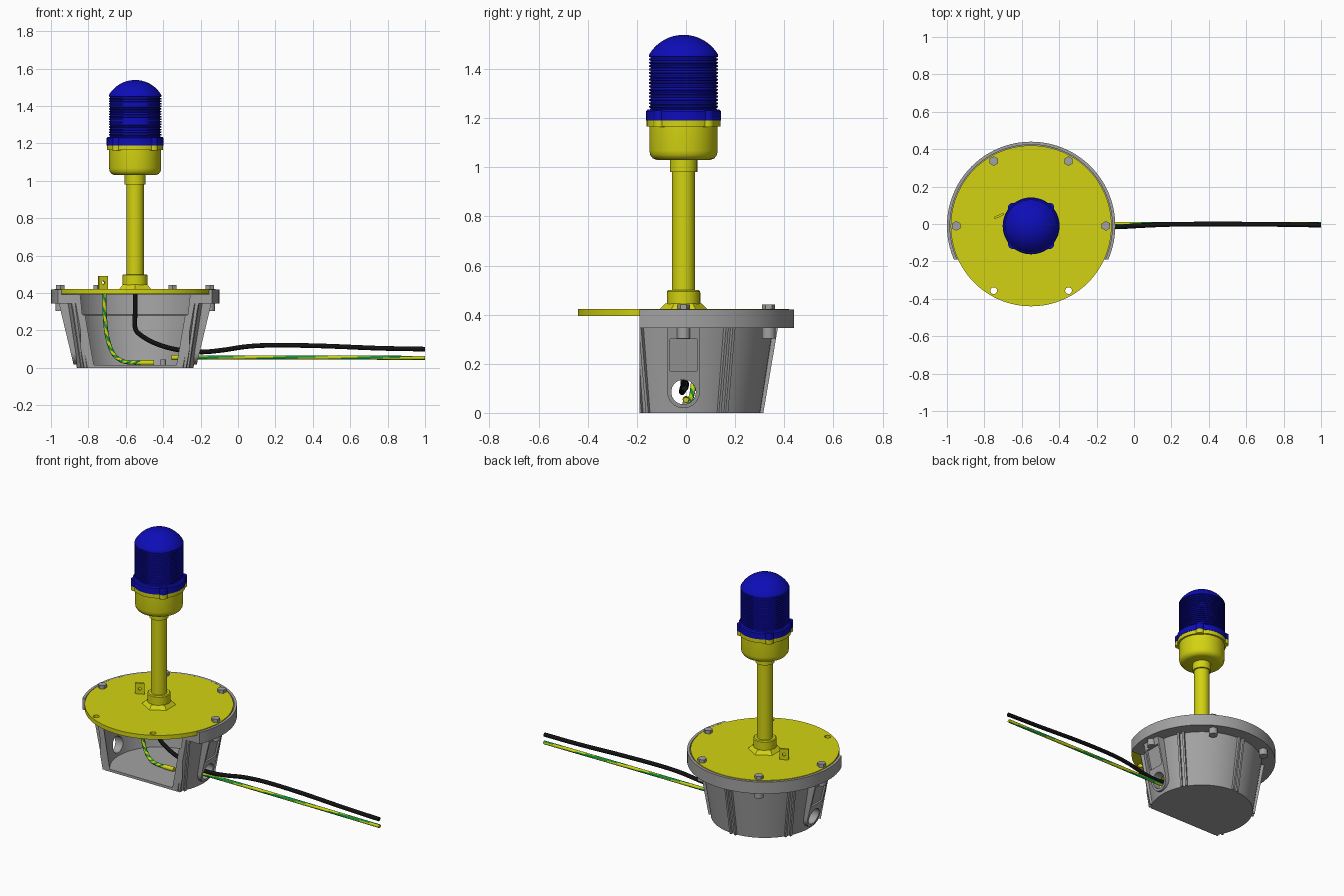
import bpy, bmesh
from math import pi, cos, sin, radians
from mathutils import Vector, Matrix

cube = bpy.data.objects.get("Cube")
if cube:
    bpy.data.objects.remove(cube)

CX, CY = -0.55, -0.01      # lamp axis
made = []


def material(name, rgb):
    m = bpy.data.materials.new(name)
    m.use_nodes = True
    m.diffuse_color = (*rgb, 1)
    m.node_tree.nodes["Principled BSDF"].inputs["Base Color"].default_value = (*rgb, 1)
    return m


yellow = material("yellow paint", (0.65, 0.65, 0.006))
gray = material("gray metal", (0.36, 0.36, 0.36))
blue = material("blue glass", (0.004, 0.004, 0.48))
black = material("black rubber", (0.006, 0.006, 0.006))
green = material("green insulation", (0.005, 0.27, 0.04))


def finish(name, bm, *mats):
    bmesh.ops.recalc_face_normals(bm, faces=bm.faces)
    me = bpy.data.meshes.new(name)
    bm.to_mesh(me)
    bm.free()
    ob = bpy.data.objects.new(name, me)
    for m in mats:
        me.materials.append(m)
    bpy.context.collection.objects.link(ob)
    made.append(ob)
    return ob


def lathe(name, profile, mat, steps=64):
    """Spin (radius, height) points round the lamp axis."""
    bm = bmesh.new()
    vs = [bm.verts.new((CX + r, CY, z)) for r, z in profile]
    es = [bm.edges.new(p) for p in zip(vs, vs[1:])]
    bmesh.ops.spin(bm, geom=vs + es, cent=(CX, CY, 0), axis=(0, 0, 1),
                   angle=2 * pi, steps=steps)
    bmesh.ops.remove_doubles(bm, verts=bm.verts, dist=1e-5)
    return finish(name, bm, mat)


def cone(name, loc, r1, r2, z0, z1, mat, sides=24, rot=None):
    """Upright cone or cylinder, optionally turned about its centre."""
    bm = bmesh.new()
    m = Matrix.Translation((loc[0], loc[1], (z0 + z1) / 2)) @ (rot or Matrix())
    bmesh.ops.create_cone(bm, cap_ends=True, segments=sides, radius1=r1,
                          radius2=r2, depth=z1 - z0, matrix=m)
    return finish(name, bm, mat)


def box(name, lo, hi, mat):
    bm = bmesh.new()
    bmesh.ops.create_cube(bm, size=1)
    for v in bm.verts:
        v.co = [a + (c + 0.5) * (b - a) for a, b, c in zip(lo, hi, v.co)]
    return finish(name, bm, mat)


def cut(ob, *cutters):
    """Subtract cutters and bake the result."""
    for c in cutters:
        mod = ob.modifiers.new("cut", 'BOOLEAN')
        mod.operation, mod.solver, mod.object = 'DIFFERENCE', 'EXACT', c
    bpy.context.view_layer.update()
    me = bpy.data.meshes.new_from_object(
        ob.evaluated_get(bpy.context.evaluated_depsgraph_get()))
    ob.modifiers.clear()
    ob.data = me


def polar(deg, r):
    return CX + r * cos(radians(deg)), CY + r * sin(radians(deg))


def tube(name, pts, r, mats, twist=0.0, sides=12, per=12):
    """Sweep a circle along a smooth path; a second colour makes spiral stripes."""
    p = [Vector(q) for q in pts]
    p = [2 * p[0] - p[1]] + p + [2 * p[-1] - p[-2]]
    path = []
    for a, b, c, d in zip(p, p[1:], p[2:], p[3:]):
        for i in range(per):
            t = i / per
            path.append(0.5 * (2 * b + (c - a) * t + (2 * a - 5 * b + 4 * c - d) * t * t
                               + (3 * b - a - 3 * c + d) * t ** 3))
    path.append(p[-2])
    bm = bmesh.new()
    rings = []
    for i, q in enumerate(path):
        tan = (path[min(i + 1, len(path) - 1)] - path[max(i - 1, 0)]).normalized()
        side = Vector((0, 1, 0))
        side = (side - tan * tan.dot(side)).normalized()
        up = tan.cross(side)
        rings.append([bm.verts.new(q + r * (side * cos(2 * pi * k / sides)
                                            + up * sin(2 * pi * k / sides)))
                      for k in range(sides)])
    for i, (a, b) in enumerate(zip(rings, rings[1:])):
        for k in range(sides):
            j = (k + 1) % sides
            f = bm.faces.new((a[k], a[j], b[j], b[k]))
            if len(mats) > 1:
                f.material_index = int(k + i * twist) % 6 < 3
    bm.faces.new(rings[0])
    bm.faces.new(rings[-1])
    return finish(name, bm, *mats)


# Cutters: open front, cable hole through both sides, lid screw holes
front_cut = box("front_cutter", (-1.2, -0.8, -0.1), (0.1, -0.19, 0.6), gray)
turn_x = Matrix.Rotation(pi / 2, 4, 'Y')
hole_cut = cone("cable_hole_cutter", (CX, CY), 0.05, 0.05, -0.415, 0.585, gray, 32, turn_x)
lid_cuts = [cone("lid_hole_cutter", polar(a, 0.4), 0.018, 0.018, 0.3, 0.5, gray)
            for a in (240, 300)]
cutters = [front_cut, hole_cut, *lid_cuts]

# Base bowl with flange and lid recess
bowl = lathe("base_bowl", [(0, 0), (0.312, 0), (0.365, 0.345), (0.45, 0.345), (0.45, 0.42),
                           (0.434, 0.42), (0.434, 0.393), (0.345, 0.393), (0.335, 0.285),
                           (0.322, 0.28), (0.285, 0.016), (0, 0.016)], gray, 96)
cut(bowl, front_cut, hole_cut)

# Paired ribs on the outside of the bowl
for a in (-30, 30, 90, 150, 210):
    for off in (-0.016, 0.016):
        rib = box("base_rib", (0.29, off - 0.006, 0), (0.325, off + 0.006, 0.35), gray)
        for v in rib.data.vertices:
            v.co.x += 0.17 * v.co.z
        rib.data.transform(Matrix.Translation((CX, CY, 0)) @ Matrix.Rotation(radians(a), 4, 'Z'))
        if a in (-30, 210):
            cut(rib, front_cut)

# Cable entry pads on both sides: round bottom, sloping face, shallow pocket
for s in (-1, 1):
    outline = [(0.066, 0.35), (-0.066, 0.35)]
    outline += [(-0.066 * cos(pi * i / 16), 0.085 - 0.066 * sin(pi * i / 16)) for i in range(17)]
    bm = bmesh.new()
    inner, outer = ([bm.verts.new((CX + s * (x + k * z), CY + y, z)) for y, z in outline]
                    for x, k in ((0.29, 0.15), (0.325, 0.24)))
    bm.faces.new(inner)
    bm.faces.new(outer)
    n = len(outline)
    for i in range(n):
        j = (i + 1) % n
        bm.faces.new((inner[i], inner[j], outer[j], outer[i]))
    pad = finish("cable_entry_pad", bm, gray)
    pocket = box("pocket_cutter", (0.312, -0.055, 0.17), (0.5, 0.055, 0.30), gray)
    for v in pocket.data.vertices:
        v.co.x = CX + s * (v.co.x + 0.24 * v.co.z)
        v.co.y += CY
    if s < 0:
        pocket.data.flip_normals()
    cutters.append(pocket)
    cut(pad, hole_cut, pocket)

# Lid, its bolts and the bosses below
lid = cone("lid", (CX, CY), 0.43, 0.43, 0.395, 0.422, yellow, 96)
cut(lid, *lid_cuts)
for a in (0, 60, 120, 180):
    x, y = polar(a, 0.4)
    cone("lid_bolt", (x, y), 0.026, 0.026, 0.40, 0.442, gray, 6)
    cone("bolt_boss", (x, y), 0.027, 0.027, 0.303, 0.36, gray)

# Pole and its fittings
cone("hex_foot", (CX, CY), 0.1, 0.075, 0.42, 0.445, yellow, 6)
lathe("pole", [(0, 0.42), (0.067, 0.42), (0.067, 0.495), (0.062, 0.5), (0.047, 0.5),
               (0.047, 0.98), (0.056, 0.98), (0.056, 1.04), (0, 1.04)], yellow, 48)

# Lamp cup
lathe("lamp_cup", [(0, 1.03), (0.108, 1.03), (0.125, 1.036), (0.136, 1.05), (0.139, 1.068),
                   (0.139, 1.165), (0.15, 1.165), (0.15, 1.19), (0, 1.19)], yellow)

# Lens: collar, fine rings and domed cap
lens = [(0, 1.19), (0.152, 1.19), (0.152, 1.228), (0.146, 1.235), (0.139, 1.235)]
rings, pitch = 16, 0.22 / 16
for i in range(rings):
    z = 1.237 + i * pitch
    lens += [(0.134, z), (0.134, z + pitch * 0.35), (0.141, z + pitch * 0.5), (0.141, z + pitch * 0.95)]
R = 0.1625
lens += [(R * sin(t), 1.539 - R + R * cos(t)) for t in (radians(59 * (1 - i / 12)) for i in range(13))]
lens[-1] = (0, 1.539)
lathe("lens", lens, blue)

# Clamp lugs around the collar
for a in (45, 135, 225, 315):
    cone("cup_lug", polar(a, 0.138), 0.026, 0.026, 1.163, 1.19, yellow)
    cone("lens_lug", polar(a, 0.138), 0.026, 0.026, 1.19, 1.232, blue)

# Earth tab on the lid
tab = box("earth_tab", (-0.027, -0.006, 0.395), (0.027, 0.006, 0.49), yellow)
tab_hole = cone("tab_hole_cutter", (0, 0), 0.009, 0.009, 0.40, 0.51, yellow, 16,
                Matrix.Rotation(pi / 2, 4, 'X'))
cut(tab, tab_hole)
cutters.append(tab_hole)
tab.data.transform(Matrix.Translation((-0.722, 0.043, 0)) @ Matrix.Rotation(radians(25), 4, 'Z'))

# Supply cable
tube("supply_cable", [(CX, CY, 0.41), (CX, CY, 0.3), (CX, CY, 0.215), (-0.52, CY, 0.175),
                      (-0.44, CY, 0.13), (-0.33, CY, 0.098), (-0.2, -0.016, 0.085),
                      (-0.08, -0.015, 0.095), (0.05, -0.008, 0.114), (0.2, -0.002, 0.121),
                      (0.45, 0, 0.117), (0.75, -0.002, 0.105), (1, -0.006, 0.1)],
     0.0125, [black])

# Earth wires and crimp ends
tube("inner_earth_wire", [(-0.715, 0.04, 0.4), (-0.712, 0.04, 0.28), (-0.7, 0.035, 0.17),
                          (-0.67, 0.025, 0.08), (-0.62, 0.01, 0.037), (-0.56, 0, 0.028),
                          (-0.5, 0, 0.027)], 0.011, [yellow, green], 0.8)
tube("outer_earth_wire", [(-0.3, 0, 0.055), (0.1, 0, 0.056), (0.55, 0, 0.055), (1, 0, 0.053)],
     0.011, [yellow, green], 0.3, per=20)
tube("inner_crimp", [(-0.52, 0, 0.027), (-0.45, 0, 0.027)], 0.014, [yellow])
tube("outer_crimp", [(-0.355, 0, 0.055), (-0.285, 0, 0.055)], 0.014, [yellow])
cone("earth_stud", (-0.4, 0), 0.014, 0.014, 0.01, 0.045, gray, 12)

# Drop the cutters, shade the rest
for c in cutters:
    made.remove(c)
    bpy.data.objects.remove(c)
bpy.ops.object.select_all(action='DESELECT')
for ob in made:
    ob.select_set(True)
bpy.context.view_layer.objects.active = made[0]
bpy.ops.object.shade_smooth_by_angle(angle=radians(35))
